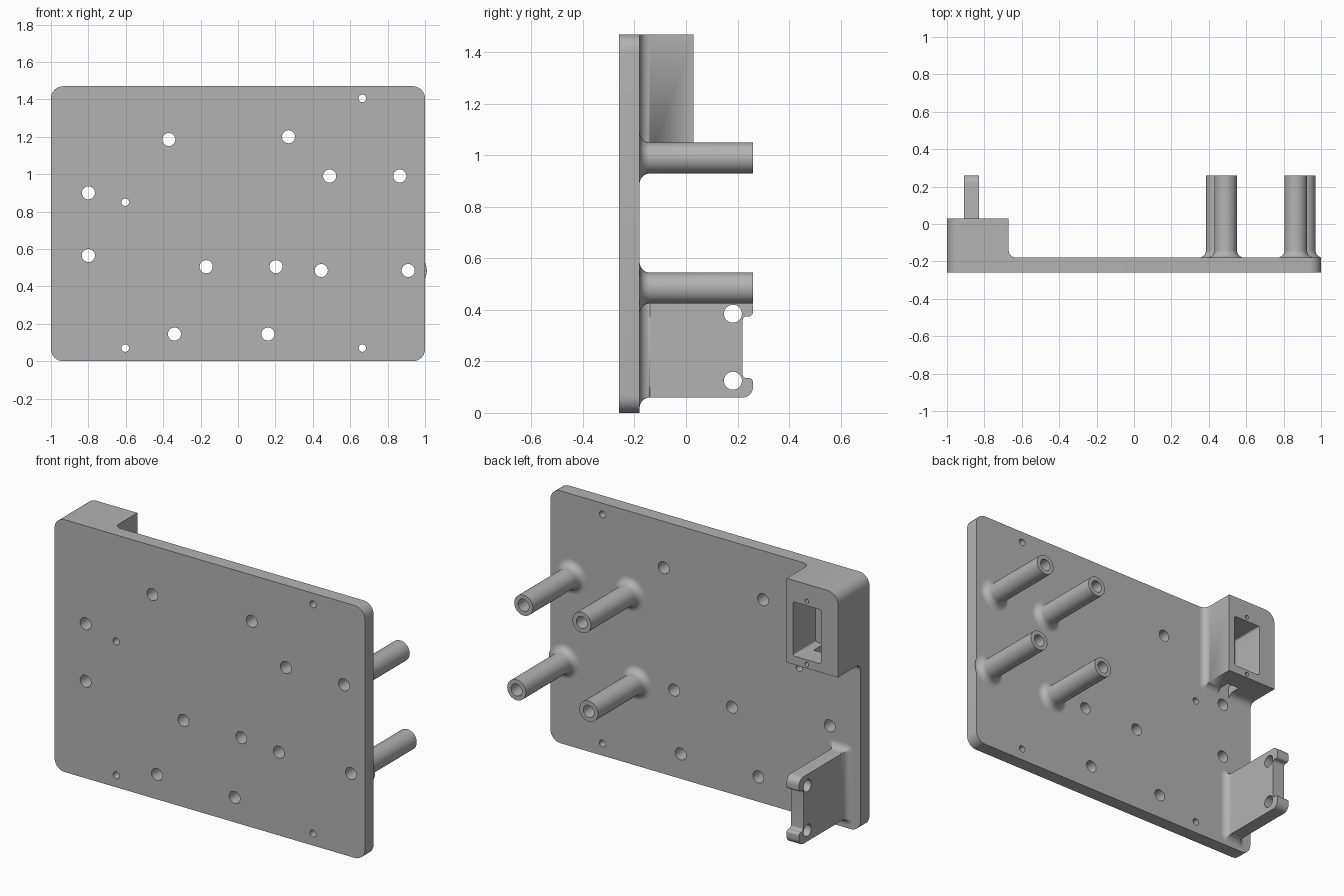
import bpy, bmesh
from math import sin, cos, pi, radians

if "Cube" in bpy.data.objects:
    bpy.data.objects.remove(bpy.data.objects["Cube"], do_unlink=True)

grey = bpy.data.materials.new("plain grey")
grey.use_nodes = True
colour = (0.45, 0.45, 0.45, 1)
grey.diffuse_color = colour
grey.node_tree.nodes["Principled BSDF"].inputs["Base Color"].default_value = colour

FRONT, FACE, BACK = -0.26, -0.18, 0.26   # plate front, plate rear, tip of the posts
TOP = 1.47
FILLET = 0.04
HOLE, SMALL = 0.035, 0.02


def loft(name, rings, cap=True):
    """Skin a list of equal-length point rings."""
    bm = bmesh.new()
    vs = [[bm.verts.new(p) for p in ring] for ring in rings]
    n = len(vs[0])
    for a, b in zip(vs, vs[1:]):
        for i in range(n):
            j = (i + 1) % n
            bm.faces.new((a[i], a[j], b[j], b[i]))
    if cap:
        bm.faces.new(vs[0])
        bm.faces.new(vs[-1])
    bmesh.ops.remove_doubles(bm, verts=bm.verts, dist=1e-5)
    bmesh.ops.recalc_face_normals(bm, faces=bm.faces)
    mesh = bpy.data.meshes.new(name)
    bm.to_mesh(mesh)
    bm.free()
    mesh.materials.append(grey)
    ob = bpy.data.objects.new(name, mesh)
    bpy.context.collection.objects.link(ob)
    return ob


def arc(u, v, r, start, sweep=90, n=8):
    return [(u + r * cos(radians(start + sweep * i / n)),
             v + r * sin(radians(start + sweep * i / n))) for i in range(n + 1)]


def rounded(u0, u1, v0, v1, radii):
    """Rounded rectangle; radii start at the lower left and go round to the upper left."""
    a, b, c, d = radii
    return (arc(u0 + a, v0 + a, a, 180) + arc(u1 - b, v0 + b, b, 270)
            + arc(u1 - c, v1 - c, c, 0) + arc(u0 + d, v1 - d, d, 90))


def circle(x, z, r, n=32):
    return [(x + r * cos(2 * pi * i / n), z + r * sin(2 * pi * i / n)) for i in range(n)]


def at_y(points, y):
    return [(u, y, v) for u, v in points]


def at_x(points, x):
    return [(x, u, v) for u, v in points]


def fillet_steps(n=8):
    """Outward offset and y position along a concave fillet."""
    for i in range(n + 1):
        a = pi / 2 * i / n
        yield FILLET * (1 - sin(a)), FACE + FILLET * (1 - cos(a))


def cut(ob, cutters):
    for c in cutters:
        m = ob.modifiers.new("cut", 'BOOLEAN')
        m.operation, m.solver, m.object = 'DIFFERENCE', 'EXACT', c
    bpy.context.view_layer.update()
    dg = bpy.context.evaluated_depsgraph_get()
    mesh = bpy.data.meshes.new_from_object(ob.evaluated_get(dg))
    ob.modifiers.clear()
    ob.data = mesh
    for c in cutters:
        bpy.data.objects.remove(c, do_unlink=True)


def bore(x, z, r, y0, y1):
    return loft("cutter", [at_y(circle(x, z, r), y) for y in (y0, y1)])


def block(x0, x1, y0, y1, z0, z1, r=0):
    outline = rounded(x0, x1, z0, z1, (r,) * 4)
    return loft("cutter", [at_y(outline, y) for y in (y0, y1)])


parts = []

# Base plate with its through holes
posts = [(0.49, 0.99), (0.865, 0.99), (0.445, 0.485), (0.91, 0.485)]
mounts = [(-0.8, 0.9), (-0.8, 0.565), (-0.37, 1.185), (0.27, 1.2),
          (-0.17, 0.505), (0.203, 0.505), (-0.34, 0.145), (0.16, 0.145)]
screws = [(0.665, 1.405), (0.665, 0.07), (-0.603, 0.07), (-0.603, 0.85)]
outline = rounded(-1, 1, 0, TOP, (0.065,) * 4)
plate = loft("base_plate", [at_y(outline, y) for y in (FRONT, FACE)])
cut(plate, [bore(x, z, HOLE, FRONT - 0.1, FACE + 0.1) for x, z in posts + mounts]
    + [bore(x, z, SMALL, FRONT - 0.1, FACE + 0.1) for x, z in screws])
parts.append(plate)

# Hollow standoff posts with flared feet
for k, (x, z) in enumerate(posts):
    rings = [at_y(circle(x, z, 0.06 + d), y) for d, y in fillet_steps()]
    rings += [at_y(circle(x, z, r), y)
              for r, y in ((0.06, BACK), (HOLE, BACK), (HOLE, FACE))]
    parts.append(loft(f"standoff_post_{k + 1}", rings, cap=False))

# Housing in the upper corner, flush with the plate edges
def housing_outline(d):
    return rounded(-1, -0.67 + d, 0.98 - d, TOP, (0, d, 0, 0.065))

rings = [at_y(housing_outline(d), y) for d, y in fillet_steps()]
rings.append(at_y(housing_outline(0), 0.03))
housing = loft("corner_housing", rings)
cut(housing, [block(-0.89, -0.71, FACE - 0.02, 0.1, 1.03, 1.345, 0.01),   # pocket
              block(-0.84, -0.76, FACE - 0.02, -0.09, 0.9, 1.1),          # cable slot
              bore(-0.8, 1.004, 0.012, -0.08, 0.1),
              bore(-0.8, 1.372, 0.012, -0.08, 0.1)])
parts.append(housing)

# Upright bracket: notched outline with two pivot holes
Z0, Z1 = 0.06, 0.45
X0, X1 = -0.91, -0.83
N0, N1, NY = 0.135, 0.375, 0.22
r, s = 0.04, 0.015
profile = [(FACE, Z0)] + arc(BACK - r, Z0 + r, r, 270)
profile += arc(BACK - s, N0 - s, s, 0) + arc(NY + s, N0 + s, s, 270, -90)
profile += arc(NY + s, N1 - s, s, 180, -90) + arc(BACK - s, N1 + s, s, 270)
profile += arc(BACK - r, Z1 - r, r, 0) + [(FACE, Z1)]
bracket = loft("side_bracket", [at_x(profile, x) for x in (X0, X1)])
cut(bracket, [loft("cutter", [at_x(circle(0.182, z, HOLE), x) for x in (X0 - 0.1, X1 + 0.1)])
              for z in (0.125, 0.385)])
parts.append(bracket)

# Flared foot of the bracket
parts.append(loft("bracket_foot", [
    at_y(rounded(X0 - d, X1 + d, Z0 - d, Z1 + d, (d,) * 4), y) for d, y in fillet_steps()]))

# Smooth the curved faces and keep the edges crisp
bpy.ops.object.select_all(action='DESELECT')
for ob in parts:
    ob.select_set(True)
bpy.context.view_layer.objects.active = plate
bpy.ops.object.shade_smooth_by_angle(angle=radians(30))
